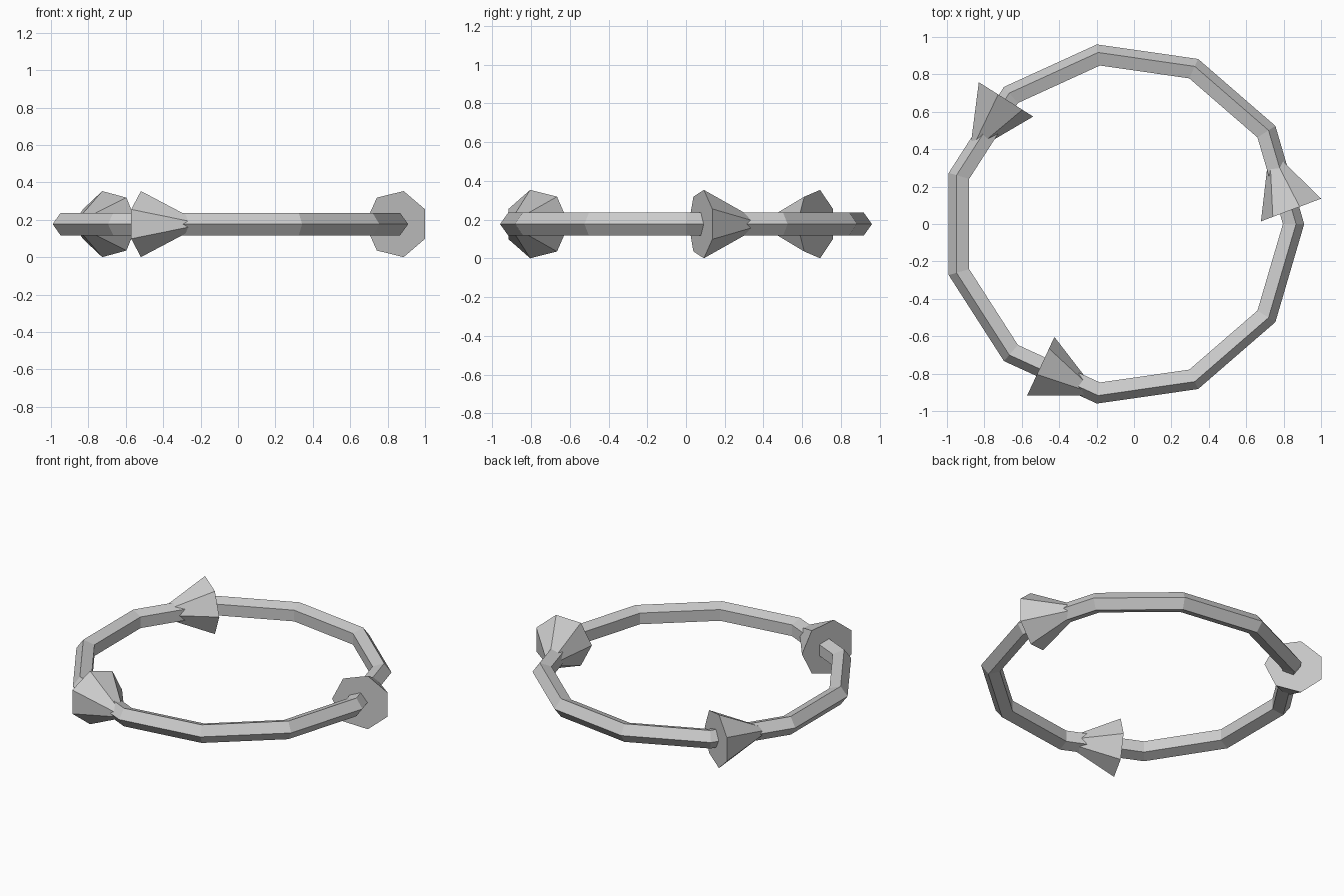
import bpy
from math import radians, cos, sin
from mathutils import Matrix, Vector

if "Cube" in bpy.data.objects:
    bpy.data.objects.remove(bpy.data.objects["Cube"])

MID_Z = 0.177
CONE_RADIUS = 0.181
CONE_LENGTH = 0.35

# Low-poly ring: 11 segments with a five-sided tube
bpy.ops.mesh.primitive_torus_add(major_segments=11, minor_segments=5,
                                 major_radius=0.907, minor_radius=0.063,
                                 location=(-0.06, 0, MID_Z))
bpy.context.object.name = "ring"


def arrow_head(name, x, y, angle):
    """Seven-sided cone, base centred at x, y and pointing along angle."""
    a = radians(angle)
    forward = Vector((cos(a), sin(a), 0))
    inward = Vector((-sin(a), cos(a), 0))
    side = inward.cross(forward)
    bpy.ops.mesh.primitive_cone_add(vertices=7, radius1=CONE_RADIUS,
                                    radius2=0, depth=CONE_LENGTH)
    head = bpy.context.object
    head.name = name
    # local z points forward, local y (first corner) points to the ring centre
    rotation = Matrix((side, inward, forward)).transposed().to_4x4()
    centre = Vector((x, y, MID_Z)) + forward * CONE_LENGTH / 2
    head.matrix_world = Matrix.Translation(centre) @ rotation


# Three arrow heads running anticlockwise round the ring
arrow_head("arrow_head_right", 0.848, 0.078, 110.7)
arrow_head("arrow_head_back", -0.692, 0.671, 237.7)
arrow_head("arrow_head_front", -0.502, -0.768, 335.0)
